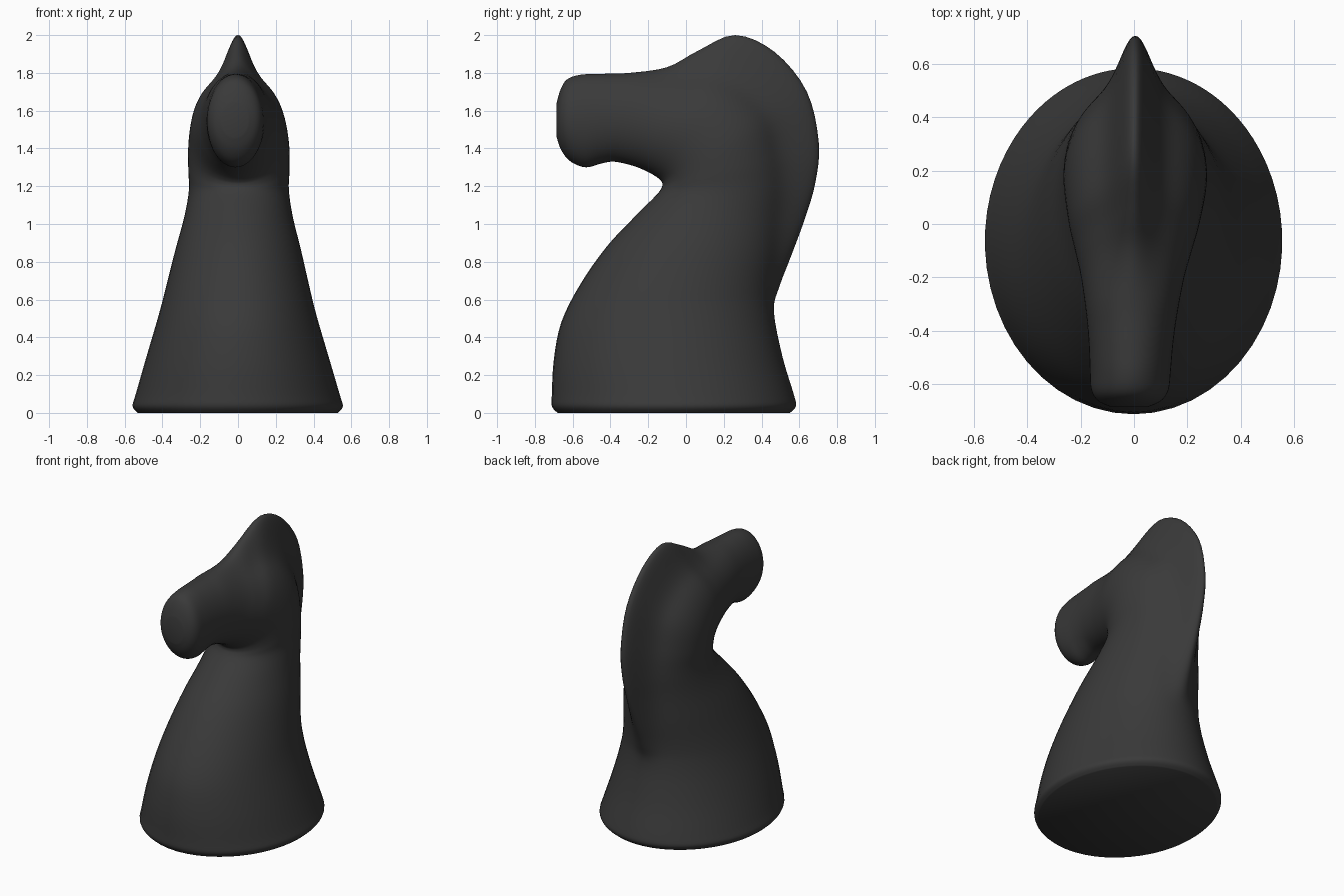
import bpy
import bmesh
import math
from mathutils import Vector

# Remove the default cube only
cube = bpy.data.objects.get("Cube")
if cube:
    bpy.data.objects.remove(cube, do_unlink=True)

RING_POINTS = 72      # vertices around each cross-section
STEPS = 4             # interpolated rings between key sections
RIDGE_SIGMA = 0.078   # thickness of the mane ridge

# Each key section: front/under point (y, z), back/top point (y, z),
# half width, and mane ridge height
base = [
    (-.68, 0, .55, 0, .53, 0),
    (-.71, .035, .582, .035, .557, 0),
    (-.71, .1, .57, .1, .54, 0),
    (-.70, .28, .51, .3, .485, 0),
    (-.66, .48, .465, .54, .42, 0),
]
neck = [
    (-.56, .68, .495, .67, .378, .03),
    (-.42, .88, .56, .84, .333, .07),
    (-.27, 1.04, .63, 1.03, .288, .12),
    (-.16, 1.15, .685, 1.22, .265, .16),
    (-.13, 1.19, .703, 1.43, .268, .2),
    (-.125, 1.21, .64, 1.7, .268, .22),
]
head = [
    (-.13, 1.225, .47, 1.91, .258, .24),
    (-.15, 1.245, .26, 2, .242, .23),
    (-.2, 1.275, .06, 1.915, .218, .14),
    (-.28, 1.308, -.1, 1.83, .193, .05),
    (-.38, 1.33, -.3, 1.8, .17, 0),
]
muzzle = [
    (-.45, 1.32, -.45, 1.795, .158, 0),
    (-.53, 1.3, -.56, 1.79, .152, 0),
    (-.61, 1.33, -.63, 1.765, .145, 0),
    (-.66, 1.39, -.665, 1.71, .118, 0),
    (-.685, 1.46, -.685, 1.64, .07, 0),
]


def smooth_between(a, b, c, d, t):
    """Catmull-Rom interpolation from b to c."""
    return 0.5 * (2 * b + (c - a) * t + (2 * a - 5 * b + 4 * c - d) * t ** 2
                  + (3 * b - a - 3 * c + d) * t ** 3)


def refine(keys, steps):
    """Insert smoothly interpolated sections between the key sections."""
    last = len(keys) - 1
    sections = []
    for i in range(last):
        window = [keys[max(0, min(last, i + k))] for k in (-1, 0, 1, 2)]
        for s in range(steps):
            sections.append([smooth_between(*values, s / steps)
                             for values in zip(*window)])
    sections.append(keys[last])
    return sections


def section_points(front_y, front_z, back_y, back_z, width, ridge):
    """Elliptical section with a narrow mane ridge on its back."""
    front = Vector((0, front_y, front_z))
    axis = Vector((0, back_y, back_z)) - front
    direction = axis.normalized()
    ridge = max(0, ridge)
    radius = (axis.length - ridge) / 2
    centre = front + direction * radius
    centre.x = 0.025 * centre.y
    points = []
    for i in range(RING_POINTS):
        turn = 2 * math.pi * i / RING_POINTS
        angle = turn - 0.55 * math.sin(turn)   # denser points at the mane
        x = width * math.sin(angle)
        along = radius * math.cos(angle)
        along += (ridge * max(0, math.cos(angle))
                  * math.exp(-(x / RIDGE_SIGMA) ** 2))
        points.append(centre + direction * along + Vector((x, 0, 0)))
    return points


def loft(name, sections, material):
    """Skin the sections into one closed, smooth surface."""
    bm = bmesh.new()
    rings = [[bm.verts.new(p) for p in section_points(*s)] for s in sections]
    for lower, upper in zip(rings, rings[1:]):
        for i in range(RING_POINTS):
            j = (i + 1) % RING_POINTS
            bm.faces.new((lower[i], lower[j], upper[j], upper[i]))
    bm.faces.new(rings[0])
    bm.faces.new(rings[-1])
    bmesh.ops.recalc_face_normals(bm, faces=bm.faces[:])
    mesh = bpy.data.meshes.new(name)
    bm.to_mesh(mesh)
    bm.free()
    mesh.materials.append(material)
    obj = bpy.data.objects.new(name, mesh)
    bpy.context.collection.objects.link(obj)
    return obj


# Matte charcoal finish
charcoal = bpy.data.materials.new("charcoal")
charcoal.use_nodes = True
colour = (0.042, 0.042, 0.042, 1)
charcoal.diffuse_color = colour
shader = charcoal.node_tree.nodes["Principled BSDF"]
shader.inputs["Base Color"].default_value = colour
shader.inputs["Roughness"].default_value = 0.6

# Horse-shaped game piece: base, neck, maned head and muzzle in one skin
piece = loft("horse_piece", refine(base + neck + head + muzzle, STEPS), charcoal)
bpy.ops.object.select_all(action="DESELECT")
piece.select_set(True)
bpy.context.view_layer.objects.active = piece
bpy.ops.object.shade_smooth_by_angle(angle=math.radians(50))
